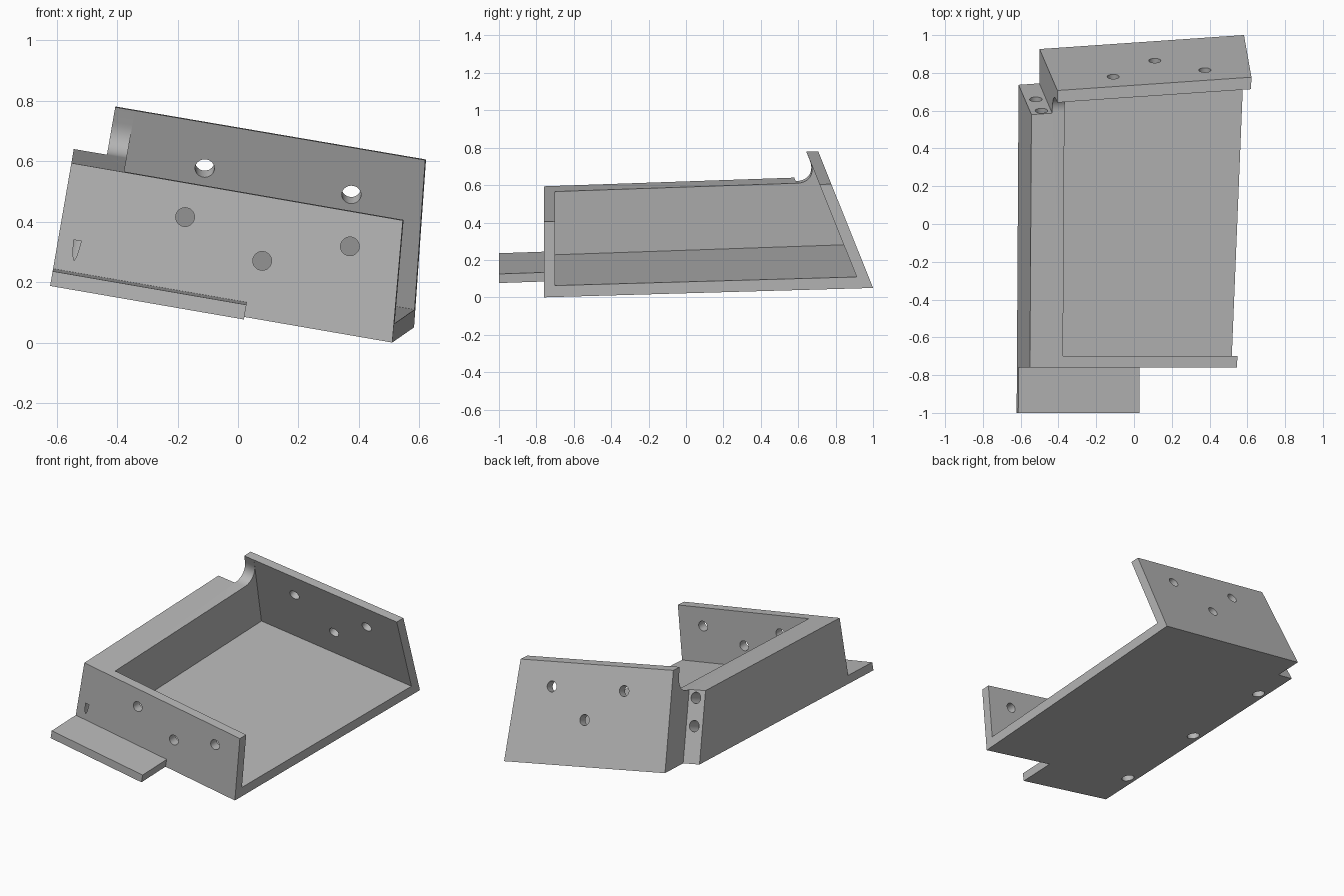
import bpy, bmesh
from mathutils import Matrix, Vector

cube = bpy.data.objects.get("Cube")
if cube:
    bpy.data.objects.remove(cube, do_unlink=True)

grey = bpy.data.materials.new("plain grey")
grey.use_nodes = True
colour = (0.48, 0.48, 0.48, 1)
grey.diffuse_color = colour
grey.node_tree.nodes["Principled BSDF"].inputs["Base Color"].default_value = colour

# Main directions of the tilted tray
SLOPE = 0.173
UP = Vector((SLOPE, -0.0356, 1))
SIDE = Vector((1, 0, -SLOPE))
LEAN = Vector((0, 0.928, 0.373))
END = Vector((1, -0.0385, -0.087))
CORNER = Vector((0.51, -0.76, 0))


# Each plane is a normal and a distance
def level(height):
    return UP, UP.dot(CORNER) + height


def across(offset):
    return SIDE, SIDE.dot(Vector((-0.62, -0.76, 0.195))) + offset


def right_end(offset=0):
    return END, END.dot(CORNER) + offset


def depth(y):
    return Vector((0, 1, 0)), y


def lean(distance):
    return LEAN, distance


def meet(*planes):
    return Matrix([p[0] for p in planes]).inverted() @ Vector([p[1] for p in planes])


def finish(name, bm):
    bmesh.ops.recalc_face_normals(bm, faces=bm.faces)
    mesh = bpy.data.meshes.new(name)
    bm.to_mesh(mesh)
    bm.free()
    mesh.materials.append(grey)
    obj = bpy.data.objects.new(name, mesh)
    bpy.context.collection.objects.link(obj)
    return obj


def block(name, xs, ys, zs, fillet=0):
    """Six-sided solid between three pairs of planes."""
    bm = bmesh.new()
    v = {(i, j, k): bm.verts.new(meet(xs[i], ys[j], zs[k]))
         for i in (0, 1) for j in (0, 1) for k in (0, 1)}
    ring = ((0, 0), (0, 1), (1, 1), (1, 0))
    for s in (0, 1):
        bm.faces.new([v[s, a, b] for a, b in ring])
        bm.faces.new([v[a, s, b] for a, b in ring])
        bm.faces.new([v[a, b, s] for a, b in ring])
    bmesh.ops.recalc_face_normals(bm, faces=bm.faces)
    if fillet:
        edge = bm.edges.get((v[0, 1, 0], v[1, 1, 0]))
        bmesh.ops.bevel(bm, geom=[edge], offset=fillet, offset_type='OFFSET',
                        segments=14, profile=0.5, affect='EDGES')
    return finish(name, bm)


def drills(name, holes):
    """Round cutters, each given by centre, axis, radius and half length."""
    bm = bmesh.new()
    for centre, axis, radius, half in holes:
        turn = Vector(axis).to_track_quat('Z', 'Y').to_matrix().to_4x4()
        bmesh.ops.create_cone(bm, cap_ends=True, segments=32, radius1=radius,
                              radius2=radius, depth=2 * half,
                              matrix=Matrix.Translation(centre) @ turn)
    return finish(name, bm)


def cut(target, cutter):
    cutter.hide_render = True
    mod = target.modifiers.new("cut", 'BOOLEAN')
    mod.operation, mod.solver, mod.object = 'DIFFERENCE', 'EXACT', cutter
    bpy.context.view_layer.objects.active = target
    bpy.ops.object.modifier_apply(modifier=mod.name)
    bpy.data.objects.remove(cutter, do_unlink=True)


# Tray body, carved from one solid
tray = block("tray_body", (across(0), right_end()),
             (depth(-0.76), lean(0.947)), (level(0), level(0.57)))

# Low front and left walls, with a rounded corner against the back wall
cut(tray, block("rim_cutter", (across(-0.3), right_end(0.3)),
                (depth(-1.2), lean(0.887)), (level(0.41), level(1)), 0.114))

# Open cavity that runs out through the left-hand end
cut(tray, block("cavity_cutter", (across(0.18), right_end(0.3)),
                (depth(-0.7), lean(0.8875)), (level(0.062), level(1.2))))

# Step at the rear corner
cut(tray, block("step_cutter", (across(-0.3), across(0.113)),
                (lean(0.776), lean(1.3)), (level(-0.3), level(1.1))))

# Screw holes in front wall, back wall, rear step and underside
holes = [((x, -0.73, z), (0, 1, 0), 0.031, 0.1)
         for x, z in ((-0.175, 0.415), (0.08, 0.27), (0.37, 0.318))]
for x, y in ((-0.11, 0.78), (0.11, 0.865), (0.375, 0.815)):
    holes.append((meet((Vector((1, 0, 0)), x), depth(y), lean(0.947)), LEAN, 0.032, 0.1))
for x, y in ((-0.52, 0.66), (-0.49, 0.6)):
    holes.append((meet((Vector((1, 0, 0)), x), depth(y), lean(0.776)), LEAN, 0.033, 0.1))
for y in (0.493, -0.113, -0.72):
    holes.append((meet((Vector((1, 0, 0)), -0.557), depth(y), level(0)), UP, 0.037, 0.155))
cut(tray, drills("hole_cutter", holes))

# Flat ledge in front of the tray
ledge = block("front_ledge", (across(0), across(0.66)),
              (depth(-1), depth(-0.76)), (level(0), level(0.05)))

for obj in (tray, ledge):
    bpy.ops.object.select_all(action='DESELECT')
    obj.select_set(True)
    bpy.context.view_layer.objects.active = obj
    bpy.ops.object.shade_smooth_by_angle()
